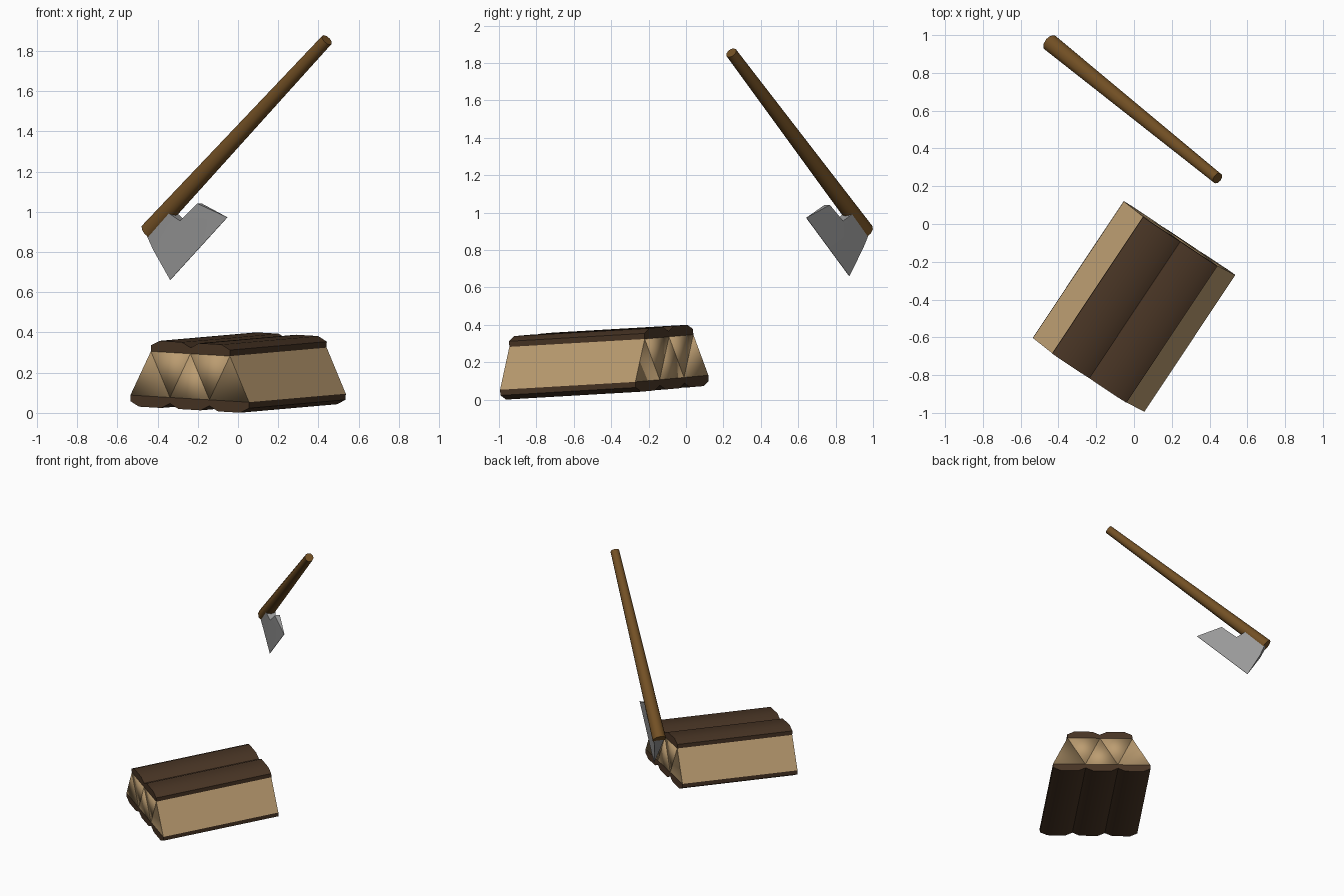
import bpy, bmesh, math
from mathutils import Vector, Matrix

if "Cube" in bpy.data.objects:
    bpy.data.objects.remove(bpy.data.objects["Cube"])


def material(name, rgb):
    m = bpy.data.materials.new(name)
    m.diffuse_color = (*rgb, 1)
    m.use_nodes = True
    m.node_tree.nodes["Principled BSDF"].inputs["Base Color"].default_value = m.diffuse_color
    return m


WOOD = material("split wood", (0.50, 0.335, 0.165))
BARK = material("dark bark", (0.065, 0.035, 0.018))
HANDLE = material("handle brown", (0.17, 0.08, 0.018))
STEEL = material("steel grey", (0.32, 0.32, 0.32))


def add_object(name, bm, mat, matrix, angle=None):
    bmesh.ops.transform(bm, matrix=matrix, verts=bm.verts)
    bmesh.ops.recalc_face_normals(bm, faces=bm.faces)
    me = bpy.data.meshes.new(name)
    bm.to_mesh(me)
    bm.free()
    me.materials.append(mat)
    ob = bpy.data.objects.new(name, me)
    bpy.context.collection.objects.link(ob)
    if angle:
        bpy.context.view_layer.objects.active = ob
        ob.select_set(True)
        bpy.ops.object.shade_smooth_by_angle(angle=math.radians(angle))
        ob.select_set(False)
    return ob


def frame(x, y, z, origin):
    return Matrix.Translation(origin) @ Matrix((x, y, z)).transposed().to_4x4()


def prism(profile, length):
    """Extrude a (u, w) profile along local y, centred."""
    bm = bmesh.new()
    a, b = [[bm.verts.new((u, v, w)) for u, w in profile]
            for v in (-length / 2, length / 2)]
    bm.faces.new(a)
    bm.faces.new(b[::-1])
    n = len(profile)
    for i in range(n):
        j = (i + 1) % n
        bm.faces.new((a[i], b[i], b[j], a[j]))
    return bm


# Firewood pile: three wedges bark-down, two bark-up, on a slight tilt
U = Vector((0.834, -0.552, -0.05)).normalized()
V = Vector((0.563, 0.827, 0.048)).normalized()
W = U.cross(V).normalized()
V = W.cross(U)
PILE = frame(U, V, W, Vector((0, -0.435, 0.058)))
HALF, LENGTH, TOP = 0.118, 0.87, 0.292
wood_shape = [(-HALF, 0.034), (HALF, 0.034), (0, 0.258)]
bark_shape = [(-HALF, 0.034), (-HALF, 0.004), (-0.066, -0.021),
              (0.066, -0.021), (HALF, 0.004), (HALF, 0.034)]


def place(shape, centre, inverted):
    return [(centre + u, TOP - w if inverted else w) for u, w in shape]


for k in range(-2, 3):
    inverted = k % 2 == 1
    centre = k * HALF
    bm = prism(place(wood_shape, centre, inverted), LENGTH)
    bmesh.ops.recalc_face_normals(bm, faces=bm.faces)
    # outer sides of the pile keep crisp edges, the rest is softly shaded
    for f in bm.faces:
        f.smooth = True
    for f in bm.faces:
        if abs(k) == 2 and f.normal.x * k > 0.5:
            for e in f.edges:
                e.smooth = False
    add_object(f"log_wood_{k + 3}", bm, WOOD, PILE)
    bm = prism(place(bark_shape, centre, inverted), LENGTH)
    add_object(f"log_bark_{k + 3}", bm, BARK, PILE, 35)

# Axe frame: x along the handle, y toward the cutting edge
low = Vector((-0.442, 0.958, 0.90))
high = Vector((0.442, 0.242, 1.855))
D = (high - low).normalized()
N = D.cross(Vector((0, 0, 1))).normalized()
P = N.cross(D).normalized()
if P.z > 0:
    P = -P
N = D.cross(P)
AXE = frame(D, P, N, low)

# Tapered handle
reach = (high - low).length
bm = bmesh.new()
bmesh.ops.create_cone(bm, cap_ends=True, segments=10, radius1=0.048,
                      radius2=0.031, depth=reach)
bmesh.ops.translate(bm, verts=bm.verts, vec=(0, 0, reach / 2))
bmesh.ops.rotate(bm, verts=bm.verts, matrix=Matrix.Rotation(math.pi / 2, 3, 'Y'))
add_object("axe_handle", bm, HANDLE, AXE, 45)

# Bearded blade: (along, out, half thickness), mirrored about its middle plane
outline = [(0.0, 0.015, 0.036), (-0.024, 0.095, 0.022), (-0.05, 0.27, 0.0015),
           (0.43, 0.266, 0.0015), (0.338, 0.099, 0.018), (0.2, 0.095, 0.022),
           (0.172, 0.015, 0.036)]
bm = bmesh.new()
near, far = [[bm.verts.new((s, t, side * h)) for s, t, h in outline]
             for side in (-1, 1)]
for ring in (near, far):
    bm.faces.new([ring[i] for i in (0, 1, 5, 6)])
    bm.faces.new([ring[i] for i in (1, 2, 3, 5)])
    bm.faces.new([ring[i] for i in (5, 3, 4)])
for i in range(len(outline)):
    j = (i + 1) % len(outline)
    bm.faces.new((near[i], near[j], far[j], far[i]))
add_object("axe_blade", bm, STEEL, AXE, 35)
